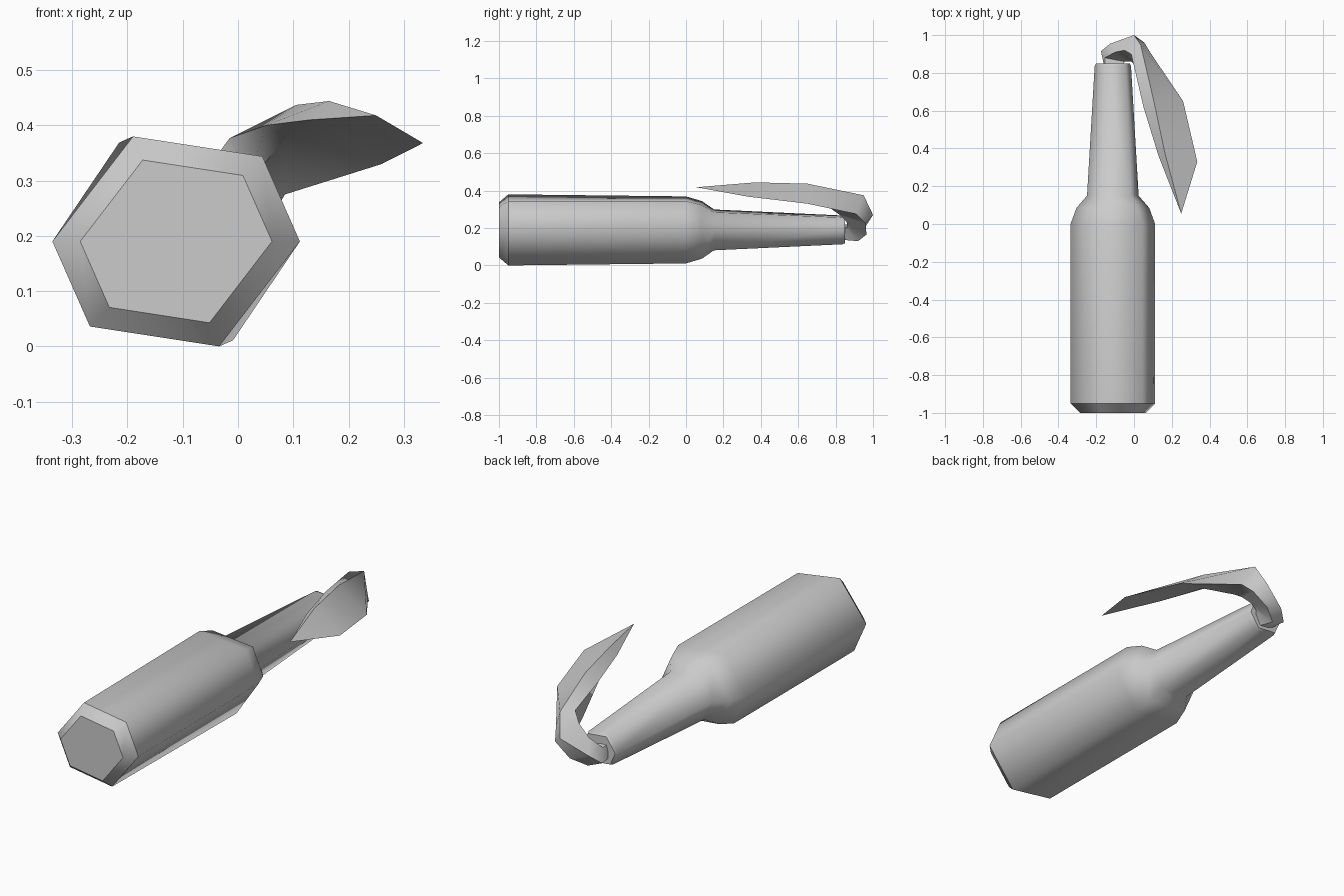
import bpy, bmesh

if "Cube" in bpy.data.objects:
    bpy.data.objects.remove(bpy.data.objects["Cube"])

def loft(name, rings, sharp_rings=(), tip=None):
    """Skin a list of equal-length point rings, capping the ends."""
    bm = bmesh.new()
    vr = [[bm.verts.new(p) for p in r] for r in rings]
    n = len(vr[0])
    for a, b in zip(vr, vr[1:]):
        for i in range(n):
            bm.faces.new((a[i], a[(i + 1) % n], b[(i + 1) % n], b[i]))
    bm.faces.new(vr[0])
    if tip:
        t = bm.verts.new(tip)
        for i in range(n):
            bm.faces.new((vr[-1][i], vr[-1][(i + 1) % n], t))
    else:
        bm.faces.new(vr[-1])
    bmesh.ops.recalc_face_normals(bm, faces=bm.faces)
    for f in bm.faces:
        f.smooth = True
    for k in sharp_rings:
        for i in range(n):
            bm.edges.get((vr[k][i], vr[k][(i + 1) % n])).smooth = False
    me = bpy.data.meshes.new(name)
    bm.to_mesh(me)
    bm.free()
    ob = bpy.data.objects.new(name, me)
    bpy.context.collection.objects.link(ob)
    return ob

CX, CZ = -0.112, 0.19

def hexagon(y, scale, top):
    """Skewed six-sided bottle section; opposite corners mirror each other."""
    half = [(0.224, 0), (0.156, 0.154), top]
    pts = half + [(-x, -z) for x, z in half]
    return [(CX + x * scale, y, CZ + z * scale) for x, z in pts]

# bottle: chamfered base, body, shoulder, tapering neck, mouth
low, high = (-0.078, 0.19), (-0.103, 0.179)
bottle = loft("bottle", [
    hexagon(-1.0, 0.775, low),
    hexagon(-0.95, 1.0, low),
    hexagon(0.0, 1.0, high),
    hexagon(0.085, 0.86, high),
    hexagon(0.15, 0.61, high),
    hexagon(0.835, 0.43, high),
    hexagon(0.85, 0.40, high),
], sharp_rings=(0, 1, 6))

# cloth: stuffed in the mouth, bent over, hanging back beside the neck
# each ring: ridge, outer edge, underside fold, inner edge
rag = loft("rag", [
    [(-.15, .80, .15), (-.07, .80, .14), (-.07, .80, .22), (-.15, .80, .22)],
    [(-.175, .915, .16), (-.10, .92, .13), (-.05, .86, .20), (-.155, .88, .22)],
    [(-.125, .955, .20), (-.03, .965, .165), (-.015, .86, .23), (-.10, .91, .265)],
    [(0, 1.0, .27), (.055, .96, .225), (.015, .83, .265), (-.05, .92, .33)],
    [(.035, .95, .375), (.085, .91, .275), (.02, .78, .30), (-.015, .90, .377)],
    [(.105, .65, .437), (.26, .65, .33), (.09, .62, .38), (.05, .62, .40)],
    [(.165, .37, .444), (.335, .33, .368), (.18, .34, .395), (.13, .36, .41)],
], tip=(.25, .055, .418))

# crisp folds on the cloth, soft elsewhere
bpy.context.view_layer.objects.active = rag
rag.select_set(True)
bpy.ops.object.shade_smooth_by_angle(angle=1.1)
